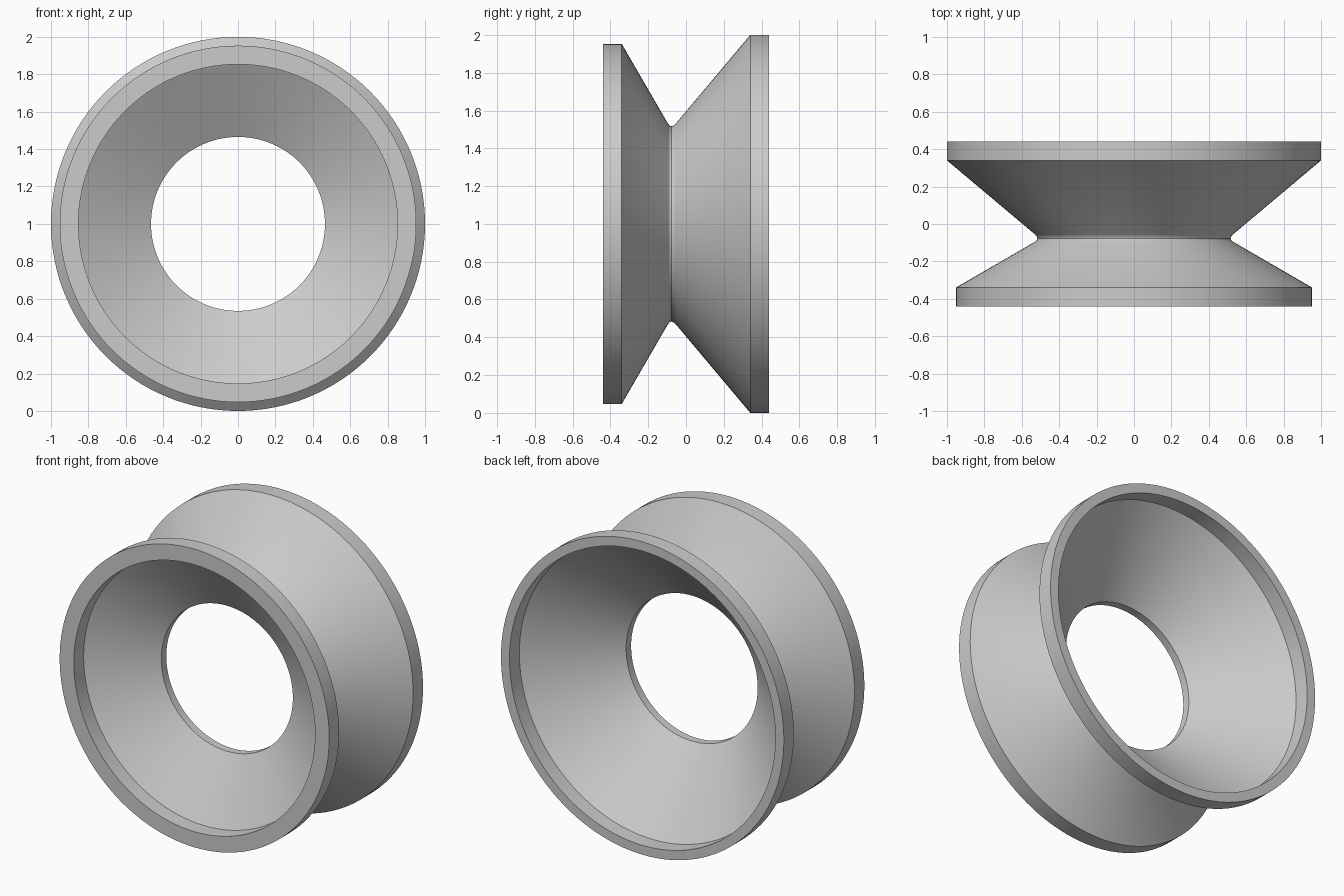
import bpy
import bmesh
import math

cube = bpy.data.objects.get("Cube")
if cube:
    bpy.data.objects.remove(cube, do_unlink=True)

SEGMENTS = 128

# Plain grey material
grey = bpy.data.materials.new("plain grey")
grey.use_nodes = True
colour = (0.6, 0.6, 0.6, 1)
grey.diffuse_color = colour
grey.node_tree.nodes["Principled BSDF"].inputs["Base Color"].default_value = colour

# Closed wall section as (radius, y): outside front to back, then inside back to front
profile = [
    (0.953, -0.44), (0.953, -0.34),                    # front rim
    (0.53, -0.095), (0.52, -0.086), (0.517, -0.077),   # rounded waist
    (0.52, -0.067), (0.529, -0.056),
    (1.0, 0.34), (1.0, 0.44),                          # back rim
    (0.94, 0.44), (0.94, 0.34),                        # back lip and cone
    (0.465, -0.06), (0.465, -0.11),                    # bore
    (0.853, -0.34), (0.853, -0.44),                    # front cone and lip
]

# Revolve the section around the y axis
bm = bmesh.new()
rings = []
for i in range(SEGMENTS):
    a = math.tau * i / SEGMENTS
    rings.append([bm.verts.new((r * math.cos(a), y, 1 + r * math.sin(a)))
                  for r, y in profile])
for i, ring in enumerate(rings):
    after = rings[(i + 1) % SEGMENTS]
    for j in range(len(profile)):
        k = (j + 1) % len(profile)
        bm.faces.new((ring[j], ring[k], after[k], after[j]))
bmesh.ops.recalc_face_normals(bm, faces=bm.faces)

mesh = bpy.data.meshes.new("flared_ring")
bm.to_mesh(mesh)
bm.free()
mesh.materials.append(grey)
ring_object = bpy.data.objects.new("flared_ring", mesh)
bpy.context.collection.objects.link(ring_object)

# Smooth walls with crisp rim edges
bpy.context.view_layer.objects.active = ring_object
ring_object.select_set(True)
bpy.ops.object.shade_smooth_by_angle(angle=math.radians(28))
